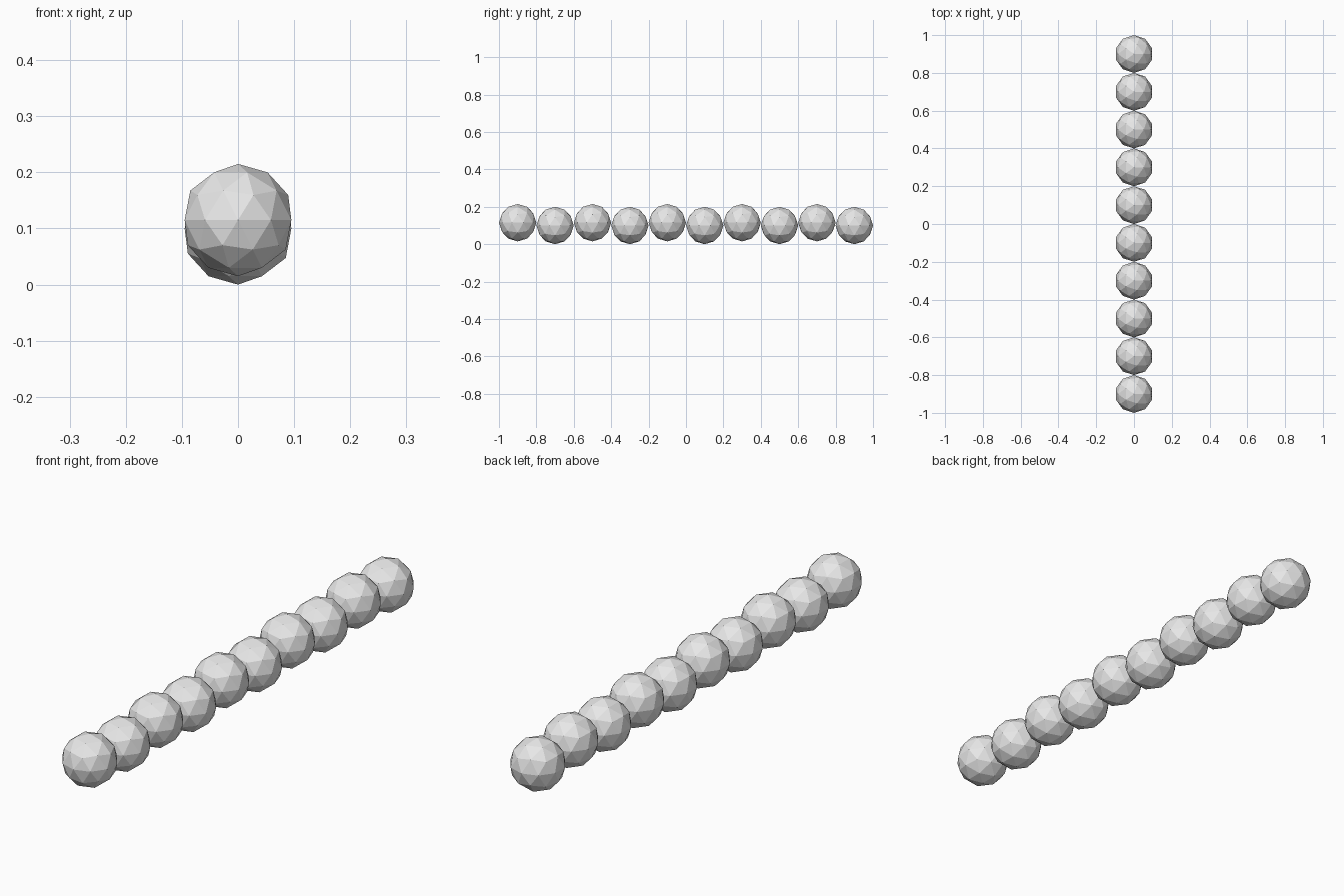
import bpy

# Remove the default cube
cube = bpy.data.objects.get("Cube")
if cube:
    bpy.data.objects.remove(cube, do_unlink=True)

COUNT = 10
RADIUS = 0.1
LIFT = 0.015  # every other ball sits slightly higher

# Single plain grey
grey = bpy.data.materials.new("light_grey")
grey.use_nodes = True
colour = (0.8, 0.8, 0.8, 1.0)
grey.diffuse_color = colour
grey.node_tree.nodes["Principled BSDF"].inputs["Base Color"].default_value = colour


def add_ball(index):
    """One faceted ball of the chain, counted from the front."""
    y = (index - (COUNT - 1) / 2) * 2 * RADIUS
    z = RADIUS + (LIFT if index % 2 == 0 else 0)
    bpy.ops.mesh.primitive_ico_sphere_add(subdivisions=2, radius=RADIUS,
                                          location=(0, y, z))
    ball = bpy.context.object
    ball.name = f"body_ball_{index + 1}"
    ball.data.materials.append(grey)
    bpy.ops.object.shade_flat()


# Chain of balls from front to back
for i in range(COUNT):
    add_ball(i)
